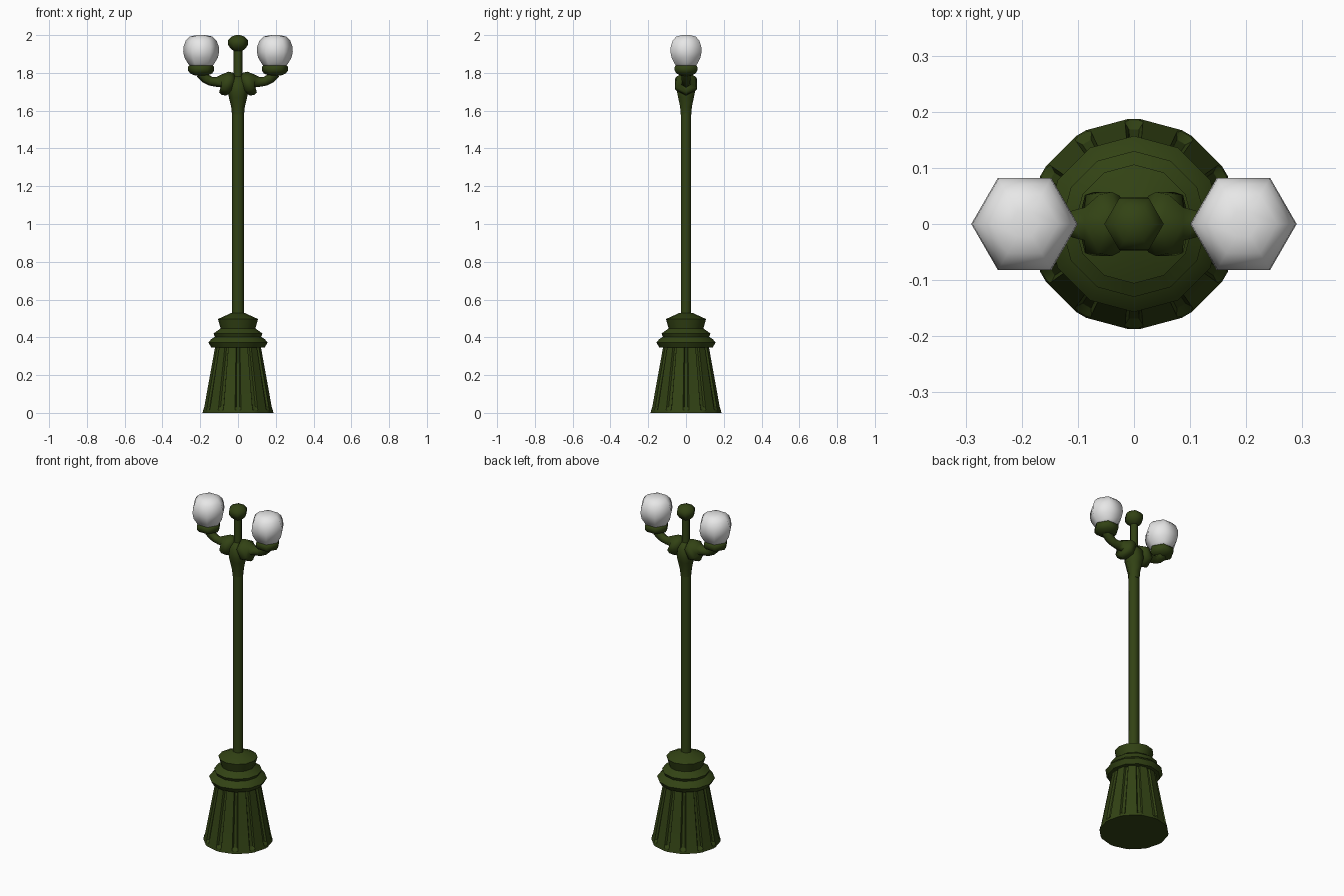
import bpy, bmesh, math
from mathutils import Vector

if "Cube" in bpy.data.objects:
    bpy.data.objects.remove(bpy.data.objects["Cube"])


def material(name, rgb):
    m = bpy.data.materials.new(name)
    m.diffuse_color = (*rgb, 1)
    m.use_nodes = True
    m.node_tree.nodes["Principled BSDF"].inputs["Base Color"].default_value = m.diffuse_color
    return m


GREEN = material("dark green paint", (0.032, 0.055, 0.007))
WHITE = material("white glass", (0.8, 0.8, 0.8))


def skin(name, rings, mat, angle):
    """Join equal-sized rings of points into a capped, smooth-shaded tube."""
    bm = bmesh.new()
    loops = [[bm.verts.new(p) for p in r] for r in rings]
    n = len(loops[0])
    for a, b in zip(loops, loops[1:]):
        for i in range(n):
            j = (i + 1) % n
            bm.faces.new((a[i], a[j], b[j], b[i]))
    bm.faces.new(loops[0][::-1])
    bm.faces.new(loops[-1])
    bmesh.ops.recalc_face_normals(bm, faces=bm.faces[:])
    me = bpy.data.meshes.new(name)
    bm.to_mesh(me)
    bm.free()
    me.materials.append(mat)
    me.shade_smooth()
    me.set_sharp_from_angle(angle=math.radians(angle))
    ob = bpy.data.objects.new(name, me)
    bpy.context.collection.objects.link(ob)
    return ob


def lathe(name, profile, sides, mat, angle, x=0.0, sy=1.0):
    rings = []
    for r, z in profile:
        rings.append([(x + r * math.cos(2 * math.pi * i / sides),
                       sy * r * math.sin(2 * math.pi * i / sides), z) for i in range(sides)])
    return skin(name, rings, mat, angle)


# Fluted pedestal: twelve flat panels with a groove at each corner
def fluted_ring(r, z, depth):
    ring = []
    for k in range(12):
        c = math.radians(30 * k)
        for off, d in ((-5, 0), (-3, depth), (3, depth), (5, 0)):
            a = math.radians(off)
            rad = r * math.cos(math.radians(15)) / math.cos(math.radians(15) - abs(a)) - d
            ring.append((rad * math.cos(c + a), rad * math.sin(c + a), z))
    return ring


skin("fluted_base", [fluted_ring(0.19, 0, 0), fluted_ring(0.187, 0.015, 0),
                     fluted_ring(0.183, 0.03, 0.012), fluted_ring(0.122, 0.36, 0.012)], GREEN, 35)

# Moulded collar on the pedestal
lathe("collar", [(0.11, 0.345), (0.142, 0.347), (0.157, 0.373), (0.142, 0.39), (0.122, 0.403),
                 (0.130, 0.42), (0.092, 0.447), (0.106, 0.497), (0.033, 0.53)], 12, GREEN, 50)

# Post, crown, stem and finial
lathe("post", [(0.033, 0.51), (0.033, 1.63)], 6, GREEN, 75, sy=0.88)
lathe("crown", [(0.032, 1.58), (0.036, 1.62), (0.048, 1.67), (0.055, 1.70),
                (0.05, 1.75), (0.024, 1.78)], 6, GREEN, 75)
lathe("stem", [(0.023, 1.75), (0.023, 1.93)], 6, GREEN, 75)
lathe("finial", [(0.022, 1.915), (0.042, 1.932), (0.053, 1.95), (0.053, 1.972),
                 (0.035, 1.992), (0.012, 2.0)], 6, GREEN, 75)

# Swept arms: (x, z, radius) along the path
ARM = [(0.02, 1.725, 0.03), (0.038, 1.732, 0.058), (0.055, 1.742, 0.066), (0.075, 1.752, 0.06),
       (0.088, 1.757, 0.034), (0.115, 1.752, 0.026), (0.145, 1.756, 0.024),
       (0.17, 1.77, 0.026), (0.195, 1.80, 0.03)]


def arm_rings(side):
    rings = []
    for i, (x, z, r) in enumerate(ARM):
        a, b = ARM[max(i - 1, 0)], ARM[min(i + 1, len(ARM) - 1)]
        t = Vector((b[0] - a[0], 0, b[1] - a[1])).normalized()
        up = Vector((-t.z, 0, t.x))
        ring = []
        for k in range(6):
            q = math.pi * k / 3
            p = Vector((x, 0, z)) + up * (r * math.cos(q)) + Vector((0, r * math.sin(q), 0))
            ring.append((side * p.x, p.y, p.z))
        rings.append(ring)
    return rings


# Arm, cup and globe on each side
for label, s in (("left", -1), ("right", 1)):
    skin(label + "_arm", arm_rings(s), GREEN, 75)
    cx = s * 0.195
    lathe(label + "_cup", [(0.03, 1.785), (0.058, 1.797), (0.069, 1.812), (0.069, 1.832),
                           (0.06, 1.841)], 6, GREEN, 75, cx)
    lathe(label + "_globe", [(0.055, 1.83), (0.07, 1.85), (0.088, 1.88), (0.095, 1.91),
                             (0.093, 1.94), (0.082, 1.97), (0.06, 1.992), (0.025, 2.0)],
          6, WHITE, 80, cx)
